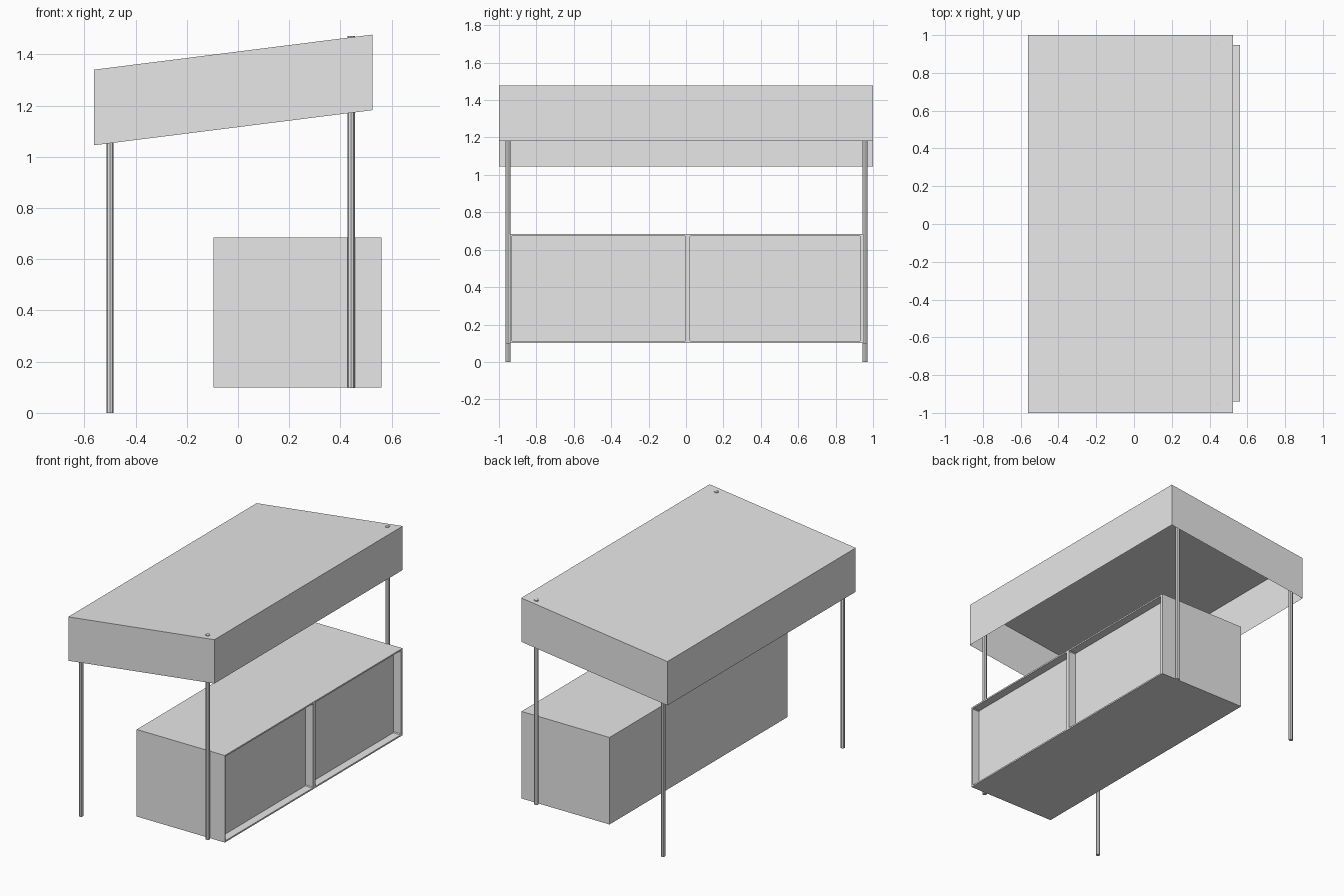
import bpy
import bmesh

if "Cube" in bpy.data.objects:
    bpy.data.objects.remove(bpy.data.objects["Cube"], do_unlink=True)

grey = bpy.data.materials.new("plain grey")
grey.use_nodes = True
grey.diffuse_color = (0.8, 0.8, 0.8, 1)
grey.node_tree.nodes["Principled BSDF"].inputs["Base Color"].default_value = (0.8, 0.8, 0.8, 1)


def add_object(name, bm):
    bmesh.ops.recalc_face_normals(bm, faces=bm.faces)
    mesh = bpy.data.meshes.new(name)
    bm.to_mesh(mesh)
    bm.free()
    mesh.materials.append(grey)
    obj = bpy.data.objects.new(name, mesh)
    bpy.context.collection.objects.link(obj)
    return obj


def box_mesh(x, y, z):
    bm = bmesh.new()
    bmesh.ops.create_cube(bm, size=1)
    for v in bm.verts:
        v.co = [r[0] if c < 0 else r[1] for c, r in zip(v.co, (x, y, z))]
    return bm


# Sloping canopy: a thin shell, open underneath
bm = box_mesh((-0.562, 0.525), (-1, 1), (1.045, 1.34))
for v in bm.verts:
    if v.co.x > 0:
        v.co.z += 0.137
under = [f for f in bm.faces if f.calc_center_median().z < 1.15]
bmesh.ops.delete(bm, geom=under, context="FACES_ONLY")
add_object("canopy", bm)


# Slim eight-sided posts; the pair beside the cabinet starts higher
def post(name, x, y, bottom, top):
    bm = bmesh.new()
    bmesh.ops.create_cone(bm, cap_ends=True, segments=8, radius1=0.014,
                          radius2=0.014, depth=top - bottom)
    bmesh.ops.translate(bm, verts=bm.verts, vec=(x, y, (top + bottom) / 2))
    add_object(name, bm)


for side, y in (("front", -0.952), ("back", 0.957)):
    post(side + "_ground_post", -0.5, y, 0, 1.34)
    post(side + "_cabinet_post", 0.442, y, 0.097, 1.472)

# Cabinet with two shallow recesses on its long side
cabinet = add_object("cabinet", box_mesh((-0.095, 0.56), (-0.94, 0.948), (0.1, 0.685)))
cutters = []
for y in ((-0.932, -0.003), (0.022, 0.932)):
    bm = box_mesh((0.505, 0.6), y, (0.11, 0.675))
    corners = [e for e in bm.edges if abs(e.verts[0].co.x - e.verts[1].co.x) > 0.05]
    bmesh.ops.bevel(bm, geom=corners, offset=0.005, segments=1, affect="EDGES")
    cutter = add_object("recess_cutter", bm)
    cutter.hide_render = True
    cutters.append(cutter)
    cut = cabinet.modifiers.new("recess", "BOOLEAN")
    cut.operation = "DIFFERENCE"
    cut.solver = "EXACT"
    cut.object = cutter

# Keep the cut mesh and drop the cutters
graph = bpy.context.evaluated_depsgraph_get()
cut_mesh = bpy.data.meshes.new_from_object(cabinet.evaluated_get(graph))
cabinet.modifiers.clear()
cabinet.data = cut_mesh
for cutter in cutters:
    bpy.data.objects.remove(cutter, do_unlink=True)
